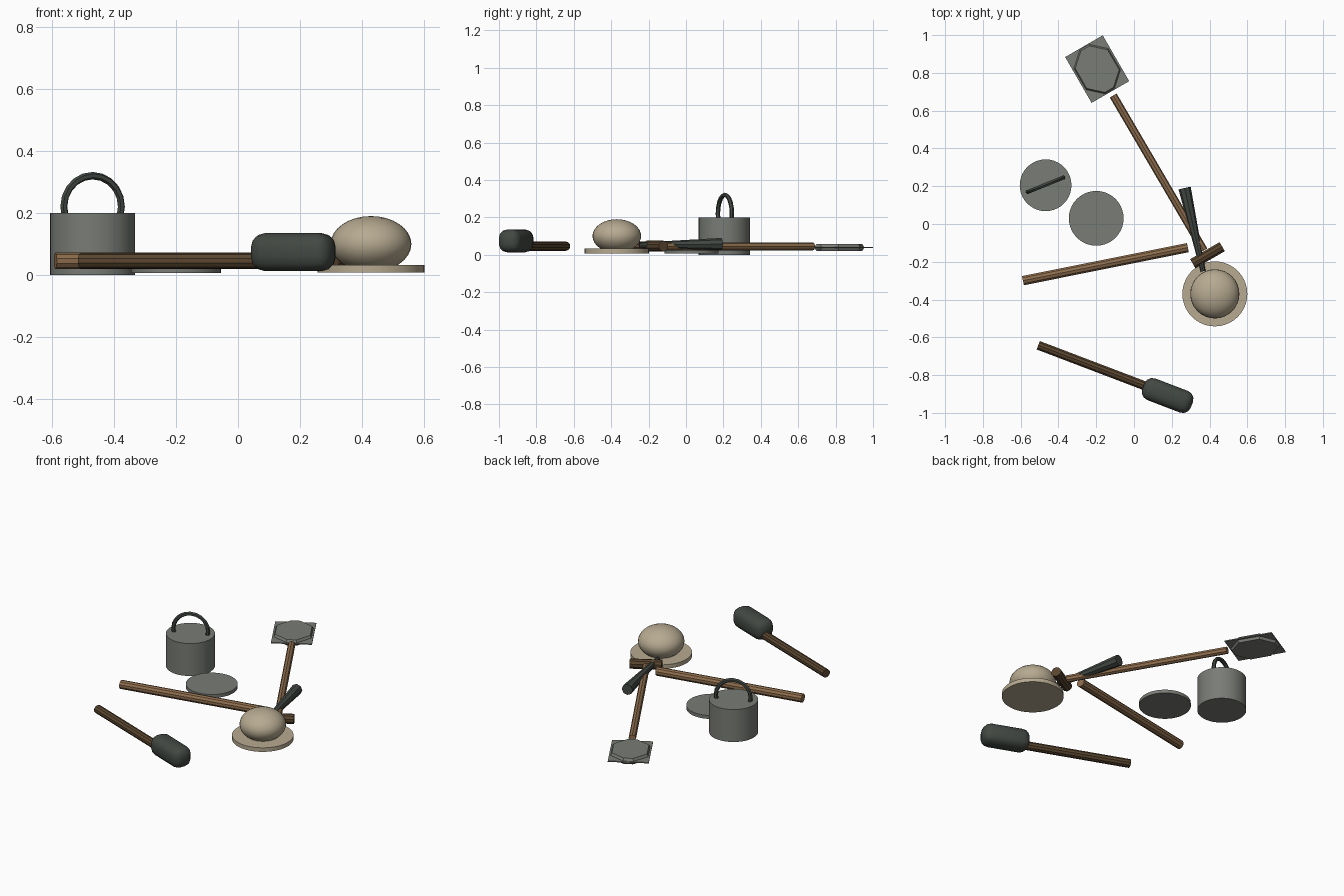
import bpy, bmesh, math
from mathutils import Vector, Matrix

cube = bpy.data.objects.get("Cube")
if cube:
    bpy.data.objects.remove(cube, do_unlink=True)


def material(name, rgb):
    m = bpy.data.materials.new(name)
    m.use_nodes = True
    m.diffuse_color = (*rgb, 1)
    for n in m.node_tree.nodes:
        if n.type == 'BSDF_PRINCIPLED':
            n.inputs["Base Color"].default_value = (*rgb, 1)
            n.inputs["Roughness"].default_value = 0.8
    return m


metal = material("grey metal", (0.19, 0.20, 0.18))
dark = material("dark iron", (0.055, 0.065, 0.056))
straw = material("straw", (0.47, 0.40, 0.28))
wood = material("light wood", (0.27, 0.155, 0.075))
dark_wood = material("dark wood", (0.10, 0.060, 0.028))


def finish(name, bm, mat, smooth=None):
    bmesh.ops.recalc_face_normals(bm, faces=bm.faces[:])
    mesh = bpy.data.meshes.new(name)
    bm.to_mesh(mesh)
    bm.free()
    mesh.materials.append(mat)
    ob = bpy.data.objects.new(name, mesh)
    bpy.context.scene.collection.objects.link(ob)
    if smooth:
        bpy.ops.object.select_all(action='DESELECT')
        ob.select_set(True)
        bpy.context.view_layer.objects.active = ob
        bpy.ops.object.shade_smooth_by_angle(angle=math.radians(smooth))
    return ob


def rod(name, a, b, r1, r2, mat, sides=10, smooth=None):
    """Round bar from point a to point b, tapering from r1 to r2."""
    a, b = Vector(a), Vector(b)
    turn = (b - a).to_track_quat('Z', 'Y').to_matrix().to_4x4()
    bm = bmesh.new()
    bmesh.ops.create_cone(bm, cap_ends=True, segments=sides, radius1=r1, radius2=r2,
                          depth=(b - a).length,
                          matrix=Matrix.Translation((a + b) / 2) @ turn)
    return finish(name, bm, mat, smooth)


def disc(name, x, y, r, z0, z1, mat):
    return rod(name, (x, y, z0), (x, y, z1), r, r, mat, 40, 30)


# Cooking pot, its ring handle and the loose lid
disc("pot_body", -0.468, 0.205, 0.137, 0, 0.2, metal)
bm = bmesh.new()
turn = Matrix.Translation((-0.468, 0.208, 0.22)) @ Matrix.Rotation(math.radians(22), 4, 'Z')
STEPS, SIDES = 20, 6
rings = []
for i in range(STEPS):
    t = math.tau * i / STEPS
    ring = []
    for j in range(SIDES):
        s = math.tau * j / SIDES
        r = 0.1 + 0.012 * math.cos(s)
        ring.append(bm.verts.new(turn @ Vector((r * math.cos(t), 0.012 * math.sin(s),
                                                r * math.sin(t)))))
    rings.append(ring)
for i in range(STEPS):
    p, q = rings[i], rings[(i + 1) % STEPS]
    for j in range(SIDES):
        k = (j + 1) % SIDES
        bm.faces.new((p[j], p[k], q[k], q[j]))
finish("pot_handle", bm, dark)
disc("pot_lid", -0.2, 0.03, 0.145, 0.007, 0.028, metal)

# Straw hat
disc("hat_brim", 0.428, -0.37, 0.172, 0.008, 0.033, straw)
bm = bmesh.new()
bmesh.ops.create_uvsphere(bm, u_segments=32, v_segments=16, radius=1,
                          matrix=Matrix.Translation((0.428, -0.37, 0.1))
                          @ Matrix.Diagonal((0.13, 0.13, 0.09, 1)))
finish("hat_crown", bm, straw, 40)

# Loose pole
rod("pole", (-0.588, -0.3, 0.046), (0.285, -0.125, 0.046), 0.026, 0.026, wood)

# Shovel: shaft, cross grip and eight-sided blade on a thin plate
rod("shovel_shaft", (-0.11, 0.68, 0.045), (0.37, -0.14, 0.045), 0.021, 0.021, wood, 8)
rod("shovel_grip", (0.311, -0.21, 0.046), (0.467, -0.12, 0.046), 0.029, 0.029, dark_wood)
blade = Matrix.Translation((-0.195, 0.82, 0.039)) @ Matrix.Rotation(math.radians(-60), 4, 'Z')
bm = bmesh.new()
bmesh.ops.create_cube(bm, size=1, matrix=blade @ Matrix.Diagonal((0.28, 0.23, 0.006, 1)))
finish("shovel_plate", bm, metal)
bm = bmesh.new()
corner = [(0.135, 0.028), (0.065, 0.105)]
outline = corner + [(-u, v) for u, v in corner[::-1]]
outline += [(-u, -v) for u, v in outline]
levels = [[bm.verts.new(blade @ Vector((u * k, v * k, z))) for u, v in outline]
          for k, z in ((0.94, -0.018), (1, -0.004), (1, 0.004), (0.94, 0.018))]
for low, high in zip(levels, levels[1:]):
    for j in range(8):
        k = (j + 1) % 8
        bm.faces.new((low[j], low[k], high[k], high[j]))
bm.faces.new(levels[0])
bm.faces.new(levels[-1])
finish("shovel_blade", bm, metal)

# Tapered iron bar
rod("iron_bar", (0.268, 0.19, 0.057), (0.366, -0.25, 0.052), 0.033, 0.013, dark, 8)

# Mallet: handle and rounded head
rod("mallet_handle", (-0.507, -0.642, 0.046), (0.1, -0.873, 0.046), 0.025, 0.025, dark_wood)
bm = bmesh.new()
bmesh.ops.create_cube(bm, size=1, matrix=Matrix.Diagonal((0.275, 0.122, 0.122, 1)))
bmesh.ops.bevel(bm, geom=bm.edges[:], offset=0.045, segments=3, profile=0.5, affect='EDGES')
bm.transform(Matrix.Translation((0.178, -0.908, 0.074))
             @ Matrix.Rotation(math.radians(-21), 4, 'Z'))
finish("mallet_head", bm, dark, 35)
